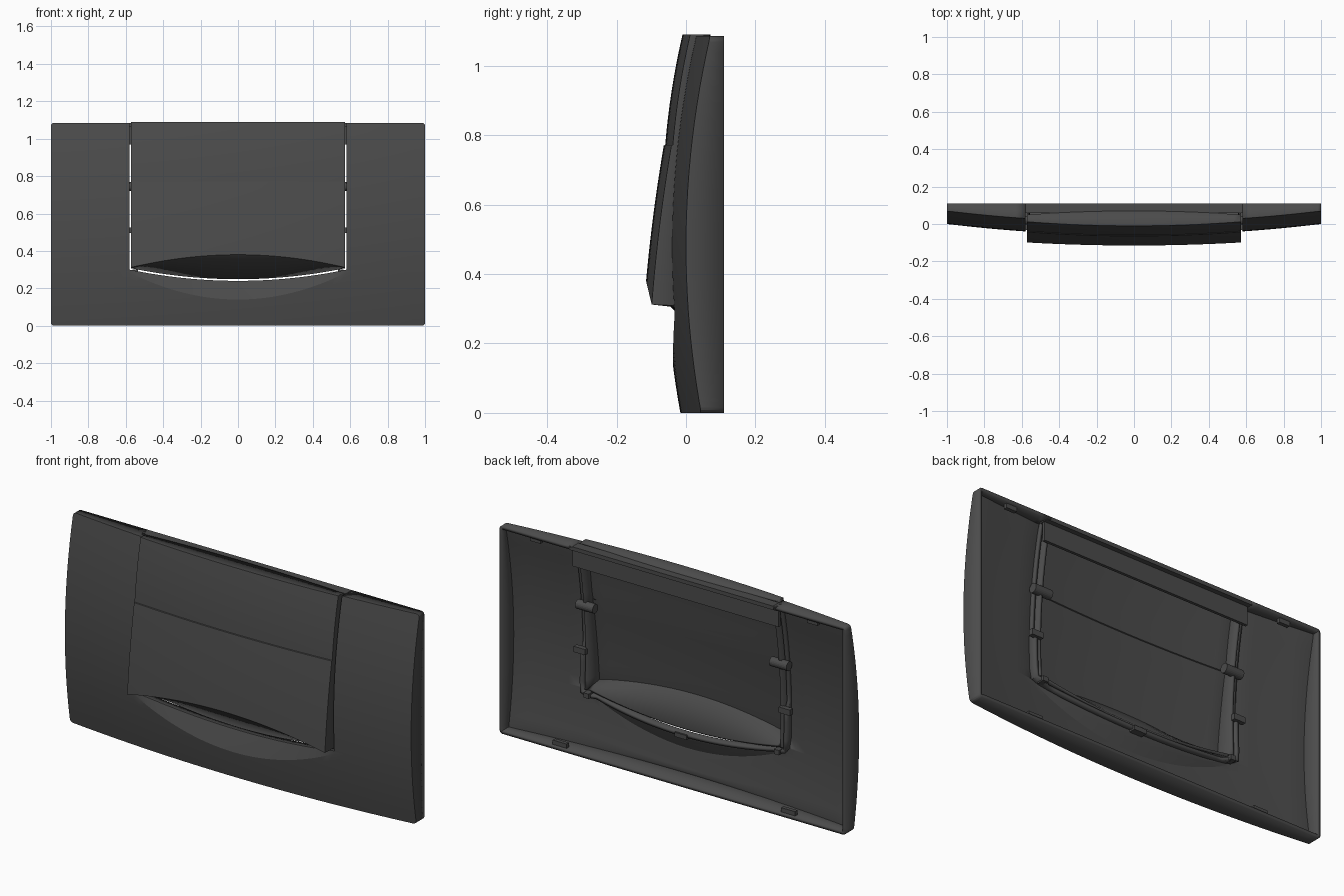
import bpy, bmesh, math
from mathutils import Matrix, Vector

if "Cube" in bpy.data.objects:
    bpy.data.objects.remove(bpy.data.objects["Cube"])

TOP, BACK = 1.085, 0.11       # plate height and rear plane
OPEN, HALF = 0.58, 0.571      # half widths of opening and button

plastic = bpy.data.materials.new("charcoal_plastic")
plastic.use_nodes = True
COLOR = (0.07, 0.07, 0.07, 1)
plastic.diffuse_color = COLOR
plastic.node_tree.nodes["Principled BSDF"].inputs["Base Color"].default_value = COLOR


def span(a, b, n):
    return [a + (b - a) * i / n for i in range(n + 1)]


def plate_y(x, z):
    return 0.19 * (z - 0.48) ** 2 - 0.06 * (1 - x * x)


def opening_z(x):
    return 0.24 + 0.06 * min(1, (x / OPEN) ** 2)


def scoop_z(x):
    return 0.14 + 0.145 * min(1, (x / OPEN) ** 2)


def finish(name, bm, thickness=0):
    mesh = bpy.data.meshes.new(name)
    bm.to_mesh(mesh)
    bm.free()
    obj = bpy.data.objects.new(name, mesh)
    bpy.context.collection.objects.link(obj)
    mesh.materials.append(plastic)
    bpy.ops.object.select_all(action="DESELECT")
    obj.select_set(True)
    bpy.context.view_layer.objects.active = obj
    bpy.ops.object.shade_smooth_by_angle(angle=math.radians(12))
    if thickness:
        mod = obj.modifiers.new("wall", "SOLIDIFY")
        mod.thickness = thickness
        mod.offset = -1
    return obj


def grid(bm, columns, keep):
    """Faces between neighbouring columns of points, facing the front."""
    verts = {}

    def vert(i, j):
        if (i, j) not in verts:
            verts[i, j] = bm.verts.new(columns[i][j])
        return verts[i, j]

    for i in range(len(columns) - 1):
        for j in range(len(columns[i]) - 1):
            if keep(i, j):
                bm.faces.new((vert(i, j), vert(i + 1, j), vert(i + 1, j + 1), vert(i, j + 1)))


def wall(bm, edges, depth):
    """Extrude edges backward; depth gives the new y of each vertex."""
    out = bmesh.ops.extrude_edge_only(bm, edges=edges)["geom"]
    for v in out:
        if isinstance(v, bmesh.types.BMVert):
            v.co.y = depth(v.co)


def face_front(bm):
    bmesh.ops.recalc_face_normals(bm, faces=bm.faces)
    bm.normal_update()
    if max(bm.faces, key=lambda f: abs(f.normal.y) * f.calc_area()).normal.y > 0:
        bmesh.ops.reverse_faces(bm, faces=bm.faces)


def box(name, lo, hi):
    bm = bmesh.new()
    lo, hi = Vector(lo), Vector(hi)
    bmesh.ops.create_cube(bm, size=1)
    for v in bm.verts:
        v.co = (lo + hi) / 2 + v.co * (hi - lo)
    return finish(name, bm)


def side_box(name, x0, x1, y0, y1, z0, z1):
    for side, s in (("left", 1), ("right", -1)):
        a, b = sorted((s * x0, s * x1))
        box(side + "_" + name, (a, y0, z0), (b, y1, z1))


# Cover plate: curved front with a finger scoop and an opening
xs = span(-1, -OPEN, 8) + span(-OPEN, OPEN, 32)[1:] + span(OPEN, 1, 8)[1:]
LOW, MID, HIGH = 8, 5, 16
columns = []
for x in xs:
    depth = 0.05 * max(0, 1 - (x / OPEN) ** 2)
    zb, zo = scoop_z(x), opening_z(x)
    col = [(x, plate_y(x, z), z) for z in span(0, zb, LOW)]
    for k in range(1, MID + 1):
        z = zb + (zo - zb) * k / MID
        col.append((x, plate_y(x, z) + depth * k / MID, z))
    col += [(x, plate_y(x, z), z) for z in span(zo, TOP, HIGH)[1:]]
    columns.append(col)
bm = bmesh.new()
grid(bm, columns, lambda i, j: j < LOW + MID or abs(xs[i] + xs[i + 1]) / 2 > OPEN)


def on_rim(e):
    a, b = (v.co for v in e.verts)
    return (abs(a.x + b.x) > 1.999 or a.z + b.z < 0.001 or a.z + b.z > 2 * TOP - 0.001)


border = [e for e in bm.edges if e.is_boundary]
rim = [e for e in border if on_rim(e)]
lip = [e for e in border if not on_rim(e)]
wall(bm, rim, lambda c: BACK)
wall(bm, lip, lambda c: c.y + (0.06 if 0.29 < c.z < 0.5 else 0.035))
face_front(bm)
corners = [e for e in bm.edges if all(
    abs(v.co.x) > 0.999 and (v.co.z < 0.001 or v.co.z > TOP - 0.001) for v in e.verts)]
bmesh.ops.bevel(bm, geom=corners, offset=0.016, segments=3, profile=0.5, affect="EDGES")
finish("cover_plate", bm, 0.018)

# Strip and ledge that close the plate behind the button top
box("top_bridge", (-0.6, 0.06, TOP - 0.02), (0.6, BACK, TOP))
box("top_ledge", (-0.595, 0.07, 0.97), (0.595, 0.085, TOP - 0.01))


# Push button: two slightly stepped fields and a sloping underside
def button_y(x, z, upper):
    curve = 0.022 * (x / HALF) ** 2
    if upper:
        s = (z - 0.77) / 0.32
        return -0.06 + 0.05 * s - 0.024 * s * (1 - s) + curve
    s = (0.77 - z) / 0.39
    return -0.064 - 0.051 * s - 0.016 * s * (1 - s) + curve


columns = []
for x in span(-HALF, HALF, 32):
    t = (x / HALF) ** 2
    col = [(x, 0.01, opening_z(x) + 0.009)]
    col += [(x, button_y(x, z, False), z) for z in span(0.38 - 0.068 * t, 0.77, 10)]
    col += [(x, button_y(x, z, True), z) for z in span(0.772, 1.09, 8)]
    columns.append(col)
bm = bmesh.new()
grid(bm, columns, lambda i, j: True)
edges = [e for e in bm.edges if e.is_boundary and (
    all(abs(v.co.x) > HALF - 0.001 for v in e.verts) or all(v.co.z > 1.089 for v in e.verts))]


def button_depth(c):
    if c.z > 1.089:
        return 0.05 + 0.02 * (1 - (c.x / HALF) ** 2)
    return plate_y(c.x, c.z) + 0.055


wall(bm, edges, button_depth)
face_front(bm)
finish("push_button", bm, 0.014)

# Hinge pegs on the button sides
for side, s in (("left", 1), ("right", -1)):
    bm = bmesh.new()
    place = Matrix.Translation((s * 0.56, 0.02, 0.745)) @ Matrix.Rotation(math.pi / 2, 4, "Y")
    bmesh.ops.create_cone(bm, cap_ends=True, segments=20, radius1=0.024,
                          radius2=0.024, depth=0.1, matrix=place)
    finish(side + "_hinge_peg", bm)

# Latches around the opening and snap tabs on the rim
side_box("side_latch", 0.56, 0.625, 0.01, 0.035, 0.495, 0.525)
side_box("lower_foot", 0.535, 0.565, 0.0, 0.04, 0.275, 0.3)
side_box("top_snap", 0.77, 0.83, 0.08, 0.1, 1.045, 1.075)
side_box("bottom_snap", 0.62, 0.7, 0.08, 0.1, 0.01, 0.04)
box("centre_latch", (-0.035, 0.01, 0.215), (0.035, 0.045, 0.238))
